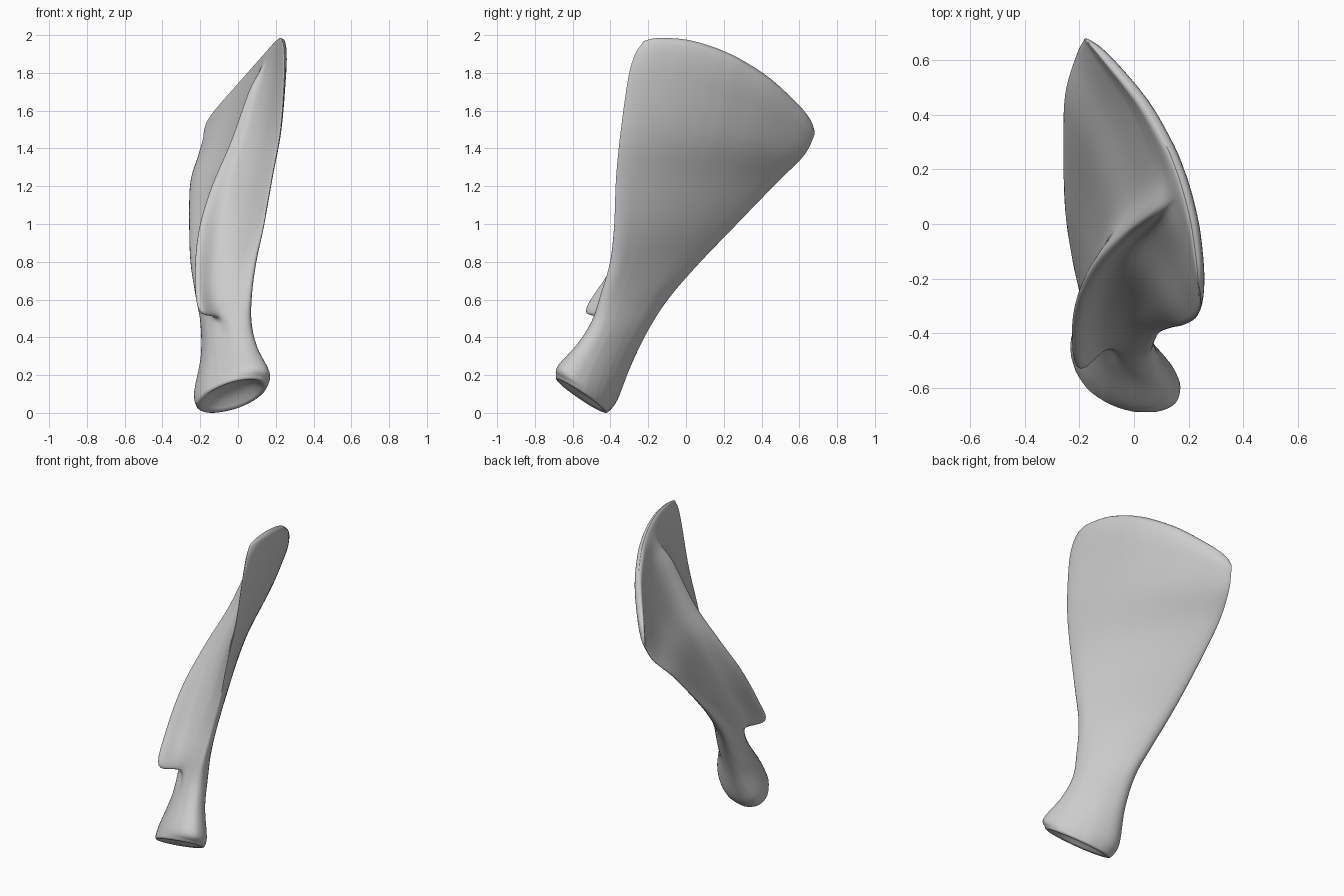
import bpy, bmesh
from mathutils import Vector as V

if "Cube" in bpy.data.objects:
    bpy.data.objects.remove(bpy.data.objects["Cube"])

# Material
bone = bpy.data.materials.new("bone_grey")
bone.use_nodes = True
bone.diffuse_color = (0.6, 0.6, 0.6, 1)
bsdf = bone.node_tree.nodes["Principled BSDF"]
bsdf.inputs["Base Color"].default_value = (0.6, 0.6, 0.6, 1)
bsdf.inputs["Roughness"].default_value = 0.7

# Sections from socket to top border:
# front border, rear border, half thickness, bulge, lift, spine crest
ROWS = [
    ((.14, -.65, .185), (-.205, -.45, .02), .135, 0, 0, None),
    ((.15, -.65, .24), (-.215, -.39, .085), .13, 0, 0, None),
    ((.09, -.56, .36), (-.18, -.295, .28), .095, -.01, 0, None),
    ((.06, -.49, .48), (-.18, -.20, .46), .085, -.015, 0, None),
    ((.065, -.45, .62), (-.215, -.09, .62), .07, -.01, 0, (-.195, -.515, .55)),
    ((.09, -.40, .80), (-.245, .07, .80), .05, -.005, 0, (-.215, -.40, .74)),
    ((.135, -.38, 1.0), (-.255, .265, 1.0), .04, .005, 0, (-.195, -.265, .97)),
    ((.18, -.37, 1.25), (-.25, .48, 1.22), .035, .02, .02, (-.13, -.135, 1.2)),
    ((.225, -.345, 1.5), (-.21, .62, 1.36), .032, .045, .05, (-.03, -.03, 1.44)),
    ((.245, -.305, 1.78), (-.185, .67, 1.45), .03, .07, .09, (.065, .045, 1.71)),
    ((.245, -.27, 1.9), (-.18, .68, 1.49), .03, .08, .12, (.125, .1, 1.83)),
    ((.24, -.235, 1.955), (-.17, .67, 1.53), .022, .085, .14, None),
    ((.235, -.225, 1.97), (-.165, .665, 1.54), 0, .085, .145, None),
]
ACROSS = [0, .06, .18, .27, .35, .41, .51, .70, .92, 1]
# How far each outer point is drawn towards the spine crest
DRAW = {2: .14, 3: .5, 6: .3}


def smooth_path(pts, steps, closed=False):
    """Interpolate a path through all its points."""
    n = len(pts)
    pick = (lambda i: pts[i % n]) if closed else (lambda i: pts[max(0, min(n - 1, i))])
    out = []
    for i in range(n if closed else n - 1):
        a, b, c, d = (pick(i + k) for k in (-1, 0, 1, 2))
        for s in range(steps):
            t = s / steps
            out.append(b + (c - a) * (t / 2) + (a * 2 - b * 5 + c * 4 - d) * (t * t / 2)
                       + (b * 3 - a - c * 3 + d) * (t ** 3 / 2))
    return out if closed else out + [pts[-1]]


def section(i):
    """One closed cross-section: inner face, then outer face with the spine."""
    front, rear, half, bulge, lift, crest = ROWS[i]
    mids = [(V(r[0]) + V(r[1])) / 2 for r in ROWS]
    axis = (mids[min(i + 1, len(ROWS) - 1)] - mids[max(i - 3, 0)]).normalized()
    front, rear = V(front), V(rear)
    normal = (rear - front).cross(axis).normalized()
    power = .5 if half > .06 else .35

    def point(u, side):
        arch = max(0, 4 * u * (1 - u))
        return (front.lerp(rear, u) + axis * lift * arch ** .8 * (1.1 - .3 * u)
                + normal * (bulge * arch + side * half * arch ** power))

    inner = [point(u, 1) for u in ACROSS]
    outer = [point(u, -1) for u in ACROSS]
    if crest:
        along = (rear - front).normalized() * .016
        outer[4], outer[5] = V(crest) - along, V(crest) + along
        for j, pull in DRAW.items():
            outer[j] = outer[j].lerp(V(crest), pull)
    return inner + outer[-2:0:-1]


# Shoulder blade: loft the sections
rings = [smooth_path(section(i), 4, True) for i in range(len(ROWS))]
columns = [smooth_path(list(col), 6) for col in zip(*rings)]
rings = [list(r) for r in zip(*columns)]

# Hollow socket with a rounded lip at the lower end
rim = rings[0]
centre = sum(rim, V()) / len(rim)
inward = (sum(rings[18], V()) / len(rim) - centre).normalized()
for size, depth in ((.97, -.008), (.91, -.012), (.8, .0), (.6, .025), (.3, .04), (.02, .045)):
    rings.insert(0, [centre + (p - centre) * size + inward * depth for p in rim])

bm = bmesh.new()
grid = [[bm.verts.new(p) for p in ring] for ring in rings]
for lower, upper in zip(grid, grid[1:]):
    for j in range(len(lower)):
        k = (j + 1) % len(lower)
        bm.faces.new((lower[j], lower[k], upper[k], upper[j]))
bm.faces.new(grid[0])
bmesh.ops.remove_doubles(bm, verts=bm.verts, dist=.0008)
bmesh.ops.recalc_face_normals(bm, faces=bm.faces)
floor = min(v.co.z for v in bm.verts)
bmesh.ops.translate(bm, verts=bm.verts, vec=(0, 0, -floor))

mesh = bpy.data.meshes.new("shoulder_blade")
bm.to_mesh(mesh)
bm.free()
mesh.materials.append(bone)
blade = bpy.data.objects.new("shoulder_blade", mesh)
bpy.context.collection.objects.link(blade)
bpy.context.view_layer.objects.active = blade
blade.select_set(True)
bpy.ops.object.shade_smooth_by_angle(angle=1.2)
